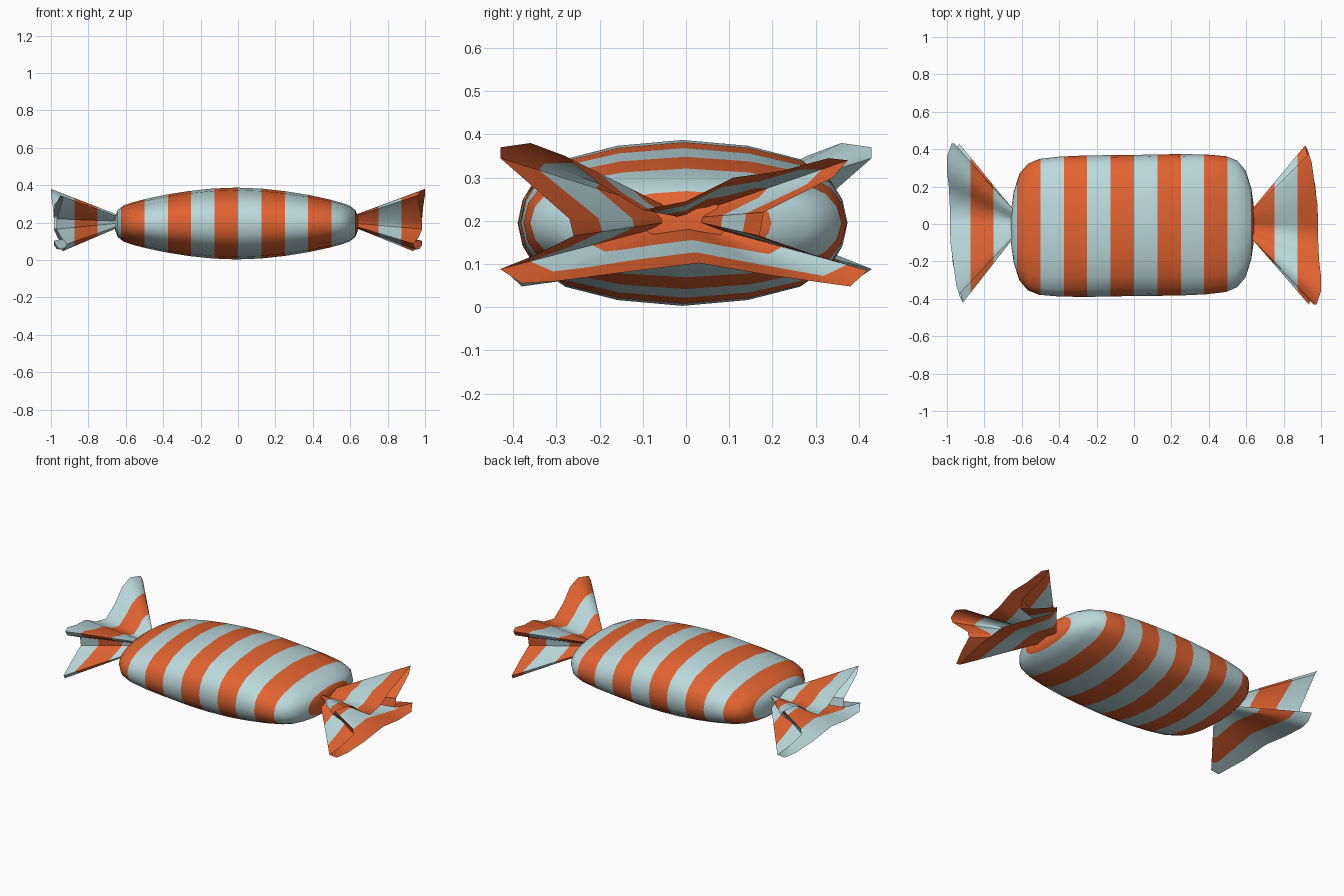
import bpy, bmesh, math
from mathutils import Vector

if "Cube" in bpy.data.objects:
    bpy.data.objects.remove(bpy.data.objects["Cube"])

STRIPE = 0.125
MID = 0.195


def material(name, rgb):
    m = bpy.data.materials.new(name)
    m.diffuse_color = (*rgb, 1)
    m.use_nodes = True
    m.node_tree.nodes["Principled BSDF"].inputs["Base Color"].default_value = m.diffuse_color
    return m


PALE = material("pale blue", (0.50, 0.70, 0.73))
ORANGE = material("orange", (0.76, 0.125, 0.03))


def loft(name, rings, caps, angle):
    """Skin closed rings of points, then cut and colour the stripes by x."""
    bm = bmesh.new()
    rows = [[bm.verts.new(p) for p in r] for r in rings]
    for a, b in zip(rows, rows[1:]):
        n = len(a)
        for i in range(n):
            bm.faces.new((a[i], a[(i + 1) % n], b[(i + 1) % n], b[i]))
    if caps:
        bm.faces.new(rows[0])
        bm.faces.new(rows[-1])
    bmesh.ops.recalc_face_normals(bm, faces=bm.faces[:])
    for k in range(-8, 9):
        bmesh.ops.bisect_plane(bm, geom=bm.verts[:] + bm.edges[:] + bm.faces[:],
                               dist=1e-5, plane_co=(k * STRIPE, 0, 0), plane_no=(1, 0, 0))
    for f in bm.faces:
        f.material_index = math.floor(f.calc_center_median().x / STRIPE) % 2
    me = bpy.data.meshes.new(name)
    bm.to_mesh(me)
    bm.free()
    me.materials.append(PALE)
    me.materials.append(ORANGE)
    ob = bpy.data.objects.new(name, me)
    bpy.context.collection.objects.link(ob)
    bpy.ops.object.select_all(action='DESELECT')
    ob.select_set(True)
    bpy.context.view_layer.objects.active = ob
    bpy.ops.object.shade_smooth_by_angle(angle=math.radians(angle))
    return ob


# Pillow-shaped body: x, half width, half height
half = [(0, .377, .192), (.13, .378, .187), (.26, .378, .173), (.39, .374, .152),
        (.50, .363, .128), (.56, .338, .112), (.605, .285, .096),
        (.635, .19, .072), (.648, .10, .04), (.650, .04, .015)]
stations = [(-x, w, h) for x, w, h in half[:0:-1]] + half
quarter = [(1, 0), (.97, .30), (.90, .53), (.72, .77), (.40, .93)]
section = (quarter + [(0, 1)] + [(-y, z) for y, z in quarter[::-1]])
section += [(y, -z) for y, z in section[-2:0:-1]]
body = [[(x - .008, -.008 + .015 * x + w * y, MID + h * z) for y, z in section]
        for x, w, h in stations]
loft("candy_body", body, True, 60)

# Open crumpled mouth of the wrapper twist: x, y, z for the right end
mouth = [(.915, .42, .085), (.935, .38, .048), (.97, .20, .073), (.985, .03, .102),
         (.985, -.15, .08), (.97, -.30, .06), (.95, -.38, .055), (.935, -.43, .088),
         (.965, -.35, .12), (.985, -.26, .165), (.985, -.27, .205), (.96, -.43, .345),
         (.975, -.43, .37), (1.0, -.36, .38), (1.0, -.28, .35), (.99, -.20, .285),
         (.985, -.10, .225), (.985, .0, .245), (.98, .11, .30), (.965, .22, .315),
         (.95, .33, .345), (.935, .375, .34), (.945, .34, .30), (.97, .18, .22),
         (.97, .17, .165), (.945, .30, .12)]


def twist(name, sign, neck_x):
    rings = []
    for t in (0, .33, .66, 1):
        ring = []
        for x, y, z in mouth:
            neck = Vector((neck_x, y * .19, .205 + (z - .205) * .22))
            p = neck.lerp(Vector((x, y, z)), t)
            ring.append((sign * p.x, sign * p.y, p.z))
        rings.append(ring)
    loft(name, rings, False, 50)


twist("right_wrapper_twist", 1, .632)
twist("left_wrapper_twist", -1, .648)
